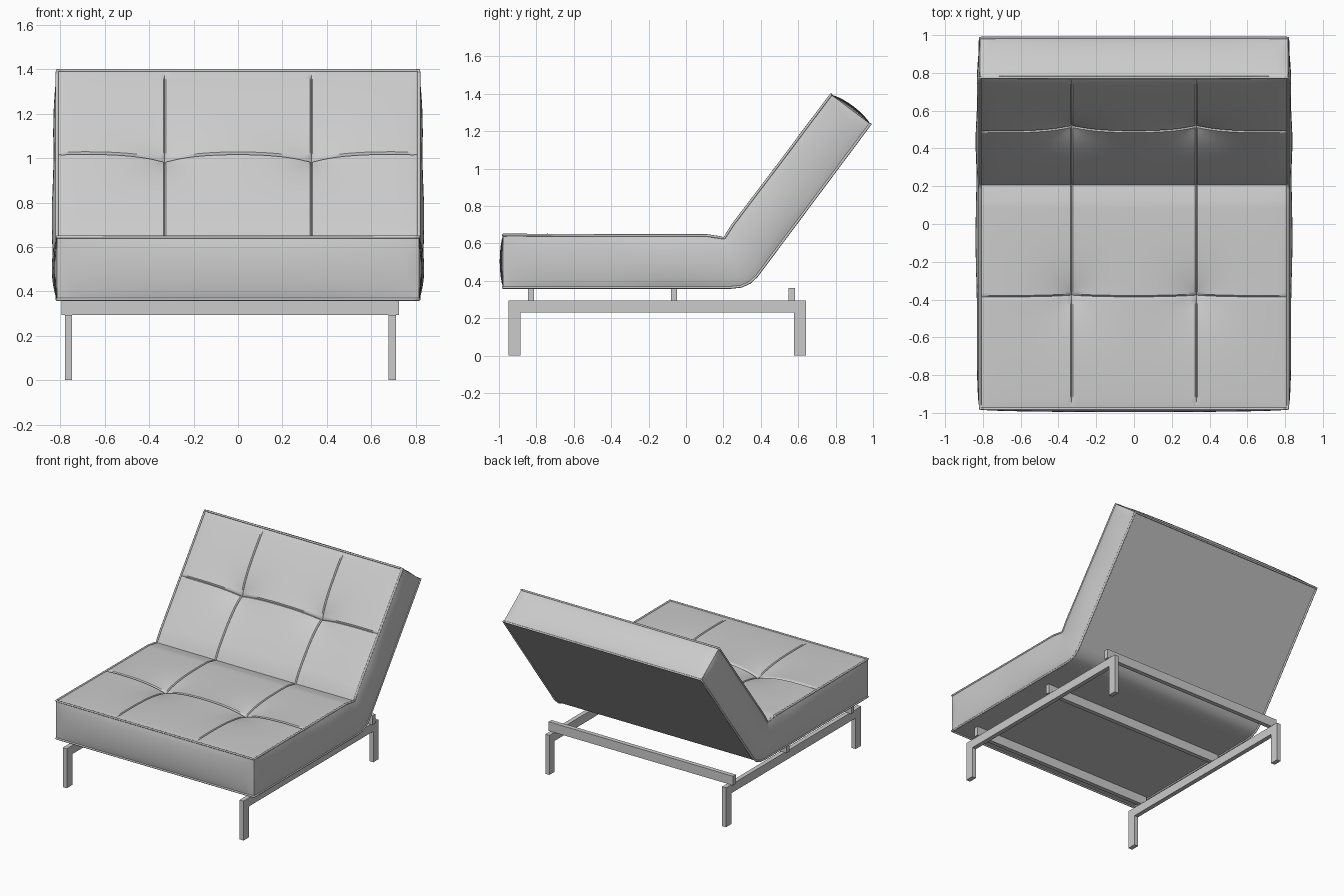
import bpy, bmesh, math
from mathutils import Vector

if "Cube" in bpy.data.objects:
    bpy.data.objects.remove(bpy.data.objects["Cube"])

HALF_W = 0.815
SEAM_U, SEAM_S, SEAM_W = (-0.405, 0.405), (0.5, 1.5), 0.008
# Side profile (s, y, z): s runs 0-1 along the seat and 1-2 up the backrest
TOP = [(0, -.978, .645), (.92, .11, .643), (1, .205, .628), (1.07, .247, .695), (2, .775, 1.395)]
BOTTOM = [(0, -.978, .364), (.94, .24, .364), (.98, .295, .37), (1.02, .34, .39),
          (1.06, .378, .425), (2, .985, 1.238)]


def along(path, s):
    for a, b in zip(path, path[1:]):
        if s <= b[0]:
            f = (s - a[0]) / (b[0] - a[0])
            return Vector((0, a[1] + f * (b[1] - a[1]), a[2] + f * (b[2] - a[2])))
    return Vector((0, path[-1][1], path[-1][2]))


def padding(u, s):
    """Height of the quilted top: soft pillow, pulled-in tufts, narrow seams."""
    ends = abs(math.sin(math.pi * s))
    h = 0.013 * (ends * max(0, 1 - u ** 4)) ** 0.5
    for cu in SEAM_U:
        for cs in SEAM_S:
            r = math.hypot((u - cu) * HALF_W, (s - cs) * 1.08)
            h -= 0.055 * math.exp(-r / 0.13)
    groove = max([0] + [1 - abs(u - c) / SEAM_W for c in SEAM_U] +
                 [1 - abs(s - c) / SEAM_W for c in SEAM_S])
    if abs(u) < 0.975 and 0.02 < s < 1.98:
        h -= 0.009 * groove
    return h


def place(u, s, t):
    """Map box coordinates (across, along, thickness) to the bent cushion."""
    b, top = along(BOTTOM, s), along(TOP, s)
    p = b.lerp(top, t)
    p += (top - b).normalized() * padding(u, s) * t ** 3
    puff = max(0, math.sin(math.pi * t)) ** 0.7
    ripple = 1 + 0.12 * math.sin(11 * s)
    p.x = u * (HALF_W + 0.022 * puff * ripple * max(0, math.sin(math.pi * s / 2)) ** 0.3)
    side = max(0, math.cos(math.pi * u / 2)) ** 0.3
    p.y -= 0.018 * puff * side * max(0, 1 - s / 0.08)
    p += Vector((0, 0.6, 0.8)) * 0.022 * puff * side * max(0, (s - 1.92) / 0.08)
    return p


def lines(lo, hi, n, seams):
    base = [lo + (hi - lo) * i / n for i in range(n + 1)]
    base = [v for v in base if all(abs(v - c) > 1.8 * SEAM_W for c in seams)]
    return sorted(base + [c + d for c in seams for d in (-SEAM_W, 0, SEAM_W)])


def link(name, data):
    ob = bpy.data.objects.new(name, data)
    bpy.context.collection.objects.link(ob)
    return ob


def mesh_object(name, bm, angle=None):
    bmesh.ops.recalc_face_normals(bm, faces=bm.faces)
    me = bpy.data.meshes.new(name)
    bm.to_mesh(me)
    bm.free()
    if angle:
        me.shade_smooth()
        me.set_sharp_from_angle(angle=math.radians(angle))
    return link(name, me)


# Bent cushion: the shell of a gridded box
us, ss = lines(-1, 1, 60, SEAM_U), lines(0, 2, 100, SEAM_S)
ts = [i / 12 for i in range(13)]
bm = bmesh.new()
cache = {}


def vert(*p):
    if p not in cache:
        cache[p] = bm.verts.new(place(*p))
    return cache[p]


def sheet(A, B, f):
    for a0, a1 in zip(A, A[1:]):
        for b0, b1 in zip(B, B[1:]):
            bm.faces.new([vert(*f(a, b)) for a, b in ((a0, b0), (a1, b0), (a1, b1), (a0, b1))])


for k in (0, 1):
    sheet(us, ss, lambda a, b: (a, b, ts[-k]))
    sheet(us, ts, lambda a, b: (a, ss[-k], b))
    sheet(ss, ts, lambda a, b: (us[-k], a, b))
mesh_object("cushion", bm, 40)

# Piping around the top and bottom edges
loop = ([(u, 0) for u in us] + [(1, s) for s in ss[1:]] +
        [(u, 2) for u in us[-2::-1]] + [(-1, s) for s in ss[-2:0:-1]])
for name, t in (("bottom_piping", 0), ("top_piping", 1)):
    cu = bpy.data.curves.new(name, 'CURVE')
    cu.dimensions = '3D'
    cu.bevel_depth = 0.007
    cu.bevel_resolution = 2
    sp = cu.splines.new('POLY')
    sp.points.add(len(loop) - 1)
    for pt, (u, s) in zip(sp.points, loop):
        pt.co = (*place(u, s, t), 1)
    sp.use_cyclic_u = True
    link(name, cu)

# Side frames: legs and rail in one flat profile
LEG = [(-.95, 0), (-.885, 0), (-.885, .23), (.578, .23), (.578, 0), (.642, 0), (.642, .294), (-.95, .294)]
for name, x in (("left_leg_frame", -.78), ("right_leg_frame", .678)):
    bm = bmesh.new()
    face = bm.faces.new([bm.verts.new((x, y, z)) for y, z in LEG])
    ext = bmesh.ops.extrude_face_region(bm, geom=[face])
    bmesh.ops.translate(bm, vec=(0.033, 0, 0),
                        verts=[v for v in ext["geom"] if isinstance(v, bmesh.types.BMVert)])
    mesh_object(name, bm)

# Cross bars under the cushion
for name, y in (("front_cross_bar", -.828), ("middle_cross_bar", -.065), ("rear_cross_bar", .565)):
    bm = bmesh.new()
    bmesh.ops.create_cube(bm, size=1)
    bmesh.ops.scale(bm, vec=(1.52, .033, .068), verts=bm.verts)
    bmesh.ops.translate(bm, vec=(-.035, y, .327), verts=bm.verts)
    mesh_object(name, bm)
